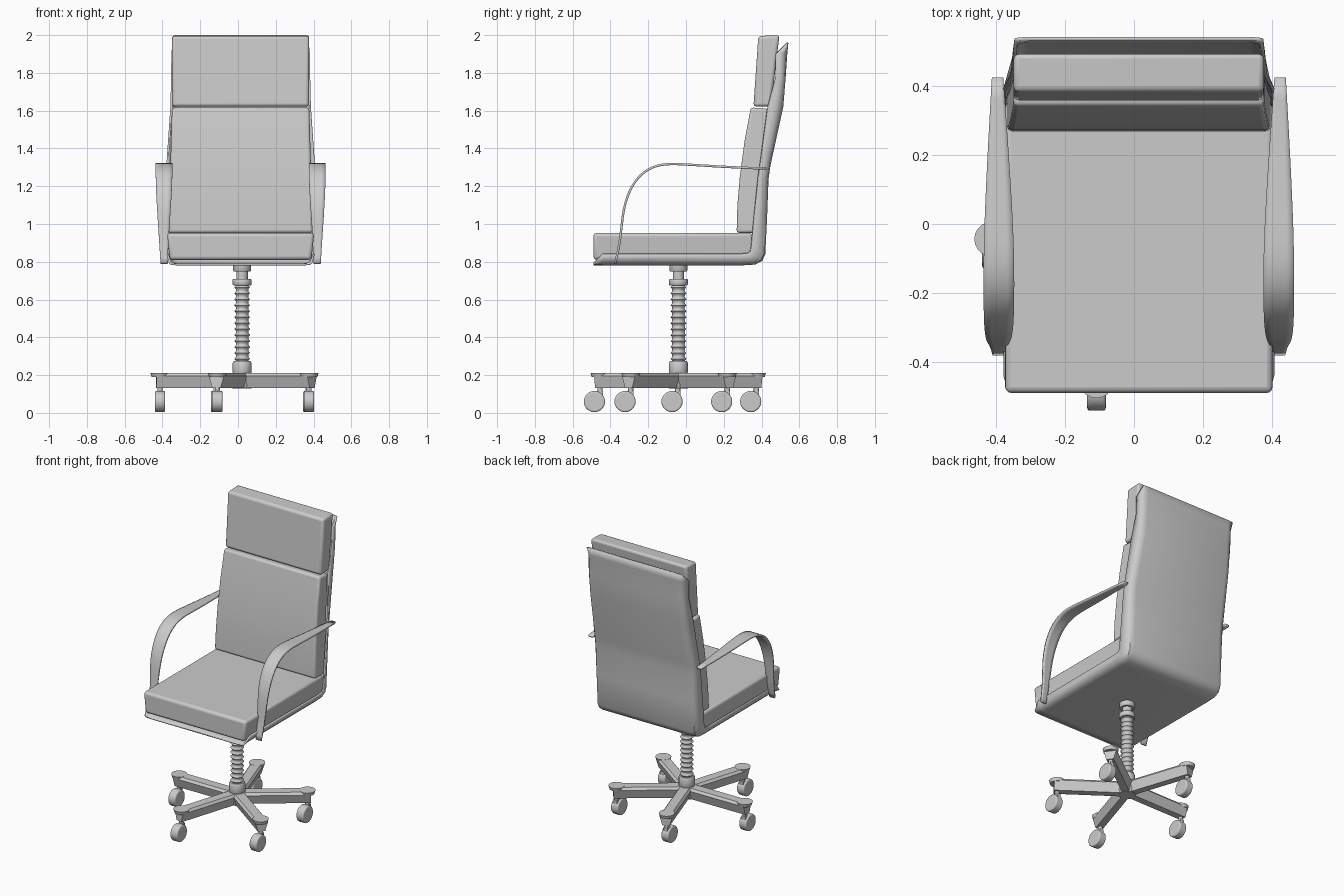
import bpy, bmesh, math
from mathutils import Vector, Matrix

cube = bpy.data.objects.get("Cube")
if cube:
    bpy.data.objects.remove(cube, do_unlink=True)

GREY = (0.6, 0.6, 0.6, 1)
mat = bpy.data.materials.new("plain_grey")
mat.use_nodes = True
mat.diffuse_color = GREY
mat.node_tree.nodes["Principled BSDF"].inputs["Base Color"].default_value = GREY

CX = 0.014                          # middle of the seat
COL = Vector((0.022, -0.04, 0))     # middle of the base


def finish(name, bm, angle=40):
    bmesh.ops.recalc_face_normals(bm, faces=bm.faces)
    mesh = bpy.data.meshes.new(name)
    bm.to_mesh(mesh)
    bm.free()
    mesh.materials.append(mat)
    ob = bpy.data.objects.new(name, mesh)
    bpy.context.collection.objects.link(ob)
    bpy.ops.object.select_all(action='DESELECT')
    bpy.context.view_layer.objects.active = ob
    ob.select_set(True)
    bpy.ops.object.shade_smooth_by_angle(angle=math.radians(angle))
    return ob


def bevel(ob, width, segments=3):
    m = ob.modifiers.new("soft_edges", 'BEVEL')
    m.width, m.segments = width, segments
    m.limit_method, m.angle_limit = 'ANGLE', math.radians(35)


def loft(rows, closed=False, caps=False):
    """Skin a list of equally long point rows."""
    bm = bmesh.new()
    vs = [[bm.verts.new(p) for p in r] for r in rows]
    n = len(rows[0])
    for a, b in zip(vs, vs[1:]):
        for i in range(n if closed else n - 1):
            j = (i + 1) % n
            bm.faces.new((a[i], a[j], b[j], b[i]))
    if caps:
        bm.faces.new(vs[0])
        bm.faces.new(vs[-1])
    return bm


def cushion(name, profile, half_width, width):
    """Side profile of (y, z) drawn out across x; half_width depends on z."""
    rows = [[(CX + s * half_width(z), y, z) for y, z in profile] for s in (-1, 1)]
    ob = finish(name, loft(rows, closed=True, caps=True), 50)
    bevel(ob, width)


def lathe(name, profile, segs=24):
    rows = []
    for r, z in profile:
        rows.append([COL + Vector((r * math.cos(2 * math.pi * i / segs),
                                   r * math.sin(2 * math.pi * i / segs), z))
                     for i in range(segs)])
    return finish(name, loft(rows, closed=True, caps=True))


# Cushions
cushion("seat_cushion", [(-0.49, 0.81), (-0.49, 0.953), (0.35, 0.953), (0.37, 0.81)],
        lambda z: 0.375 + 0.1 * (z - 0.81), 0.018)
cushion("back_cushion", [(0.268, 0.953), (0.272, 1.1), (0.285, 1.25), (0.31, 1.44),
                         (0.343, 1.617), (0.435, 1.61), (0.4, 1.25), (0.38, 0.953)],
        lambda z: 0.382 - 0.028 * (z - 0.95), 0.014)
cushion("headrest_cushion", [(0.357, 1.622), (0.383, 1.995), (0.495, 2.0),
                             (0.485, 1.92), (0.45, 1.622)],
        lambda z: 0.363, 0.016)

# Shell: stations of outer (y, z), rim (y, z), half width of panel and of rim
stations = [
    ((-0.49, 0.786), (-0.488, 0.795), 0.365, 0.375),
    ((-0.44, 0.786), (-0.44, 0.842), 0.368, 0.388),
    ((0.3, 0.786), (0.28, 0.842), 0.37, 0.39),
    ((0.365, 0.79), (0.325, 0.845), 0.37, 0.39),
    ((0.4, 0.808), (0.34, 0.855), 0.37, 0.39),
    ((0.415, 0.84), (0.345, 0.88), 0.37, 0.39),
    ((0.425, 1.05), (0.36, 1.04), 0.37, 0.39),
    ((0.432, 1.24), (0.382, 1.25), 0.37, 0.39),
    ((0.442, 1.31), (0.392, 1.32), 0.37, 0.388),
    ((0.51, 1.62), (0.432, 1.62), 0.358, 0.367),
    ((0.523, 1.78), (0.474, 1.78), 0.356, 0.363),
    ((0.532, 1.91), (0.474, 1.9), 0.355, 0.362),
    ((0.537, 1.96), (0.53, 1.955), 0.353, 0.356),
]
rows = []
for (oy, oz), (ry, rz), wb, wr in stations:
    low, rim = Vector((oy, oz)), Vector((ry, rz))
    half = [(wr, rim), (wb + 0.004, low.lerp(rim, 0.35)),
            (wb - 0.008, low.lerp(rim, 0.1)), (wb - 0.035, low)]
    rows.append([(CX - w, *p) for w, p in half] + [(CX + w, *p) for w, p in reversed(half)])
shell = finish("chair_shell", loft(rows))
m = shell.modifiers.new("thickness", 'SOLIDIFY')
m.thickness, m.offset = 0.01, 0

# Armrests: flat ribbons with y, z, inner and outer distance from the middle
arm = [(-0.375, 0.79, 0.386, 0.424), (-0.345, 0.92, 0.382, 0.432),
       (-0.335, 1.08, 0.37, 0.443), (-0.29, 1.205, 0.363, 0.449),
       (-0.22, 1.285, 0.361, 0.45), (-0.13, 1.319, 0.361, 0.45),
       (-0.03, 1.318, 0.363, 0.449), (0.18, 1.303, 0.375, 0.44),
       (0.425, 1.293, 0.393, 0.426)]
for side, s in (("left", 1), ("right", -1)):
    ob = finish(side + "_armrest", loft([[(CX + s * a, y, z), (CX + s * b, y, z)]
                                         for y, z, a, b in arm]), 60)
    m = ob.modifiers.new("smooth_bend", 'SUBSURF')
    m.levels = m.render_levels = 2
    m.boundary_smooth = 'PRESERVE_CORNERS'
    m = ob.modifiers.new("thickness", 'SOLIDIFY')
    m.thickness, m.offset = 0.012, 0

# Column
lathe("lower_collar", [(0.045, 0.2), (0.05, 0.215), (0.05, 0.265), (0.044, 0.275)])
ridges = 13
bellows = []
for i in range(ridges):
    z = 0.27 + 0.41 * i / ridges
    bellows += [(0.033, z), (0.034, z + 0.008), (0.042, z + 0.016), (0.034, z + 0.024)]
lathe("bellows", bellows + [(0.033, 0.68)])
lathe("upper_collar", [(0.046, 0.675), (0.05, 0.68), (0.05, 0.705), (0.046, 0.71)])
lathe("piston", [(0.03, 0.7), (0.03, 0.76)])
lathe("seat_mount", [(0.044, 0.748), (0.048, 0.755), (0.048, 0.79)])
lathe("hub", [(0.05, 0.13), (0.06, 0.15), (0.06, 0.2), (0.05, 0.212)])


def slab(bm, half, top, bottom, place, tip=0.0):
    """Tapered bar of a leg: half widths at top and bottom."""
    section = [(-half, top - 0.016), (-half + 0.012, top), (half - 0.012, top),
               (half, top - 0.016), (half * 0.55, bottom), (-half * 0.55, bottom)]
    part = loft([[place @ Vector((r, y, z)) for y, z in section]
                 for r in (0.0, 0.455)], closed=True, caps=True)
    tmp = bpy.data.meshes.new("tmp")
    part.to_mesh(tmp)
    part.free()
    bm.from_mesh(tmp)
    bpy.data.meshes.remove(tmp)


# Five legs with rounded tips, and casters that all trail the same way
REACH = 0.435
for i in range(5):
    place = Matrix.Translation(COL) @ Matrix.Rotation(math.radians(72 * i - 107.5), 4, 'Z')
    bm = bmesh.new()
    slab(bm, 0.042, 0.21, 0.132, place)
    bmesh.ops.create_cone(bm, cap_ends=True, segments=20, radius1=0.044, radius2=0.05,
                          depth=0.022,
                          matrix=place @ Matrix.Translation((REACH, 0, 0.2)))
    finish(f"leg_{i + 1}", bm)

    pivot = place @ Vector((REACH, 0, 0))
    bm = bmesh.new()
    bmesh.ops.create_cone(bm, cap_ends=True, segments=12, radius1=0.014, radius2=0.014,
                          depth=0.08, matrix=Matrix.Translation(pivot + Vector((0, 0, 0.13))))
    bmesh.ops.create_cube(bm, size=1, matrix=Matrix.Translation(pivot + Vector((0, -0.01, 0.095)))
                          @ Matrix.Diagonal((0.03, 0.05, 0.04, 1)))
    finish(f"caster_fork_{i + 1}", bm)

    bm = bmesh.new()
    bmesh.ops.create_cone(bm, cap_ends=True, segments=28, radius1=0.056, radius2=0.056,
                          depth=0.054,
                          matrix=Matrix.Translation(pivot + Vector((0, -0.03, 0.06)))
                          @ Matrix.Rotation(math.pi / 2, 4, 'Y'))
    bevel(finish(f"caster_wheel_{i + 1}", bm), 0.008)
